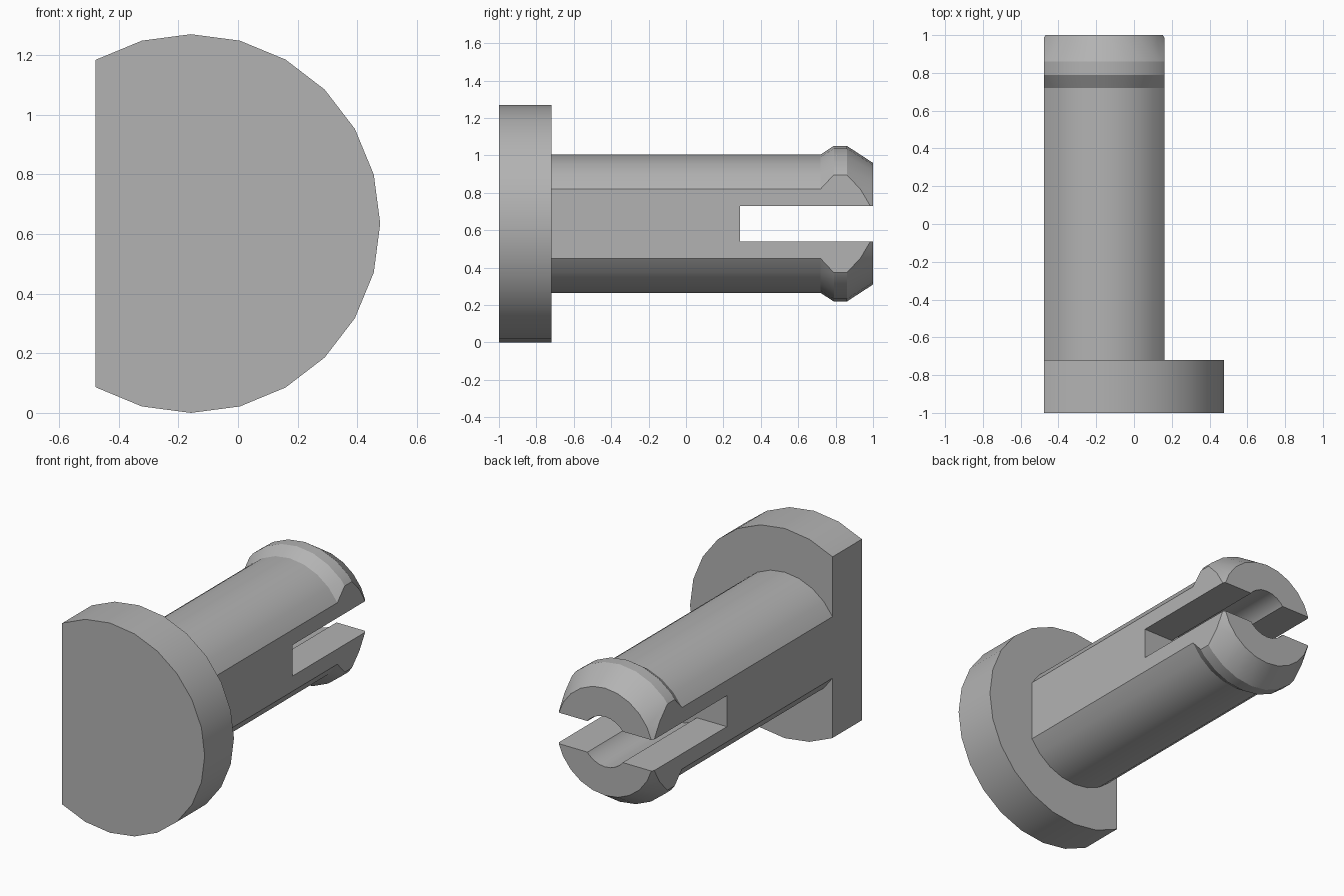
import bpy, bmesh, math
from mathutils import Matrix

cube = bpy.data.objects.get("Cube")
if cube:
    bpy.data.objects.remove(cube, do_unlink=True)

AXIS_X, AXIS_Z = -0.158, 0.635   # centre line, running along y
FLAT = 0.3195                    # distance of the side flats from the centre line
SIDES = 24

grey = bpy.data.materials.new("plain grey")
grey.use_nodes = True
colour = (0.45, 0.45, 0.45, 1)
grey.diffuse_color = colour
grey.node_tree.nodes["Principled BSDF"].inputs["Base Color"].default_value = colour


def make_object(name, bm):
    bmesh.ops.recalc_face_normals(bm, faces=bm.faces)
    mesh = bpy.data.meshes.new(name)
    bm.to_mesh(mesh)
    bm.free()
    mesh.materials.append(grey)
    obj = bpy.data.objects.new(name, mesh)
    bpy.context.collection.objects.link(obj)
    return obj


def lathe(name, profile, sides=SIDES, flats=()):
    """Closed solid turned about the centre line from (y, radius) pairs, trimmed at the given flats."""
    bm = bmesh.new()
    rings = []
    for y, r in profile:
        angles = [2 * math.pi * i / sides for i in range(sides)]
        rings.append([bm.verts.new((AXIS_X + r * math.cos(a), y, AXIS_Z + r * math.sin(a)))
                      for a in angles])
    for low, high in zip(rings, rings[1:]):
        for i in range(sides):
            j = (i + 1) % sides
            bm.faces.new((low[i], low[j], high[j], high[i]))
    bm.faces.new(rings[0])
    bm.faces.new(rings[-1])
    for side in flats:
        cut = bmesh.ops.bisect_plane(bm, geom=bm.verts[:] + bm.edges[:] + bm.faces[:],
                                     plane_co=(AXIS_X + side * FLAT, 0, 0),
                                     plane_no=(side, 0, 0), clear_outer=True)
        rim = [e for e in cut["geom_cut"] if isinstance(e, bmesh.types.BMEdge)]
        bmesh.ops.contextual_create(bm, geom=rim)
    return make_object(name, bm)


def box(name, size, centre):
    bm = bmesh.new()
    bmesh.ops.create_cube(bm, size=1, matrix=Matrix.Translation(centre) @ Matrix.Diagonal((*size, 1)))
    return make_object(name, bm)


def subtract(target, cutter):
    cutter.hide_render = True
    mod = target.modifiers.new("cut", 'BOOLEAN')
    mod.operation = 'DIFFERENCE'
    mod.solver = 'EXACT'
    mod.object = cutter
    bpy.context.view_layer.objects.active = target
    bpy.ops.object.modifier_apply(modifier=mod.name)
    bpy.data.objects.remove(cutter, do_unlink=True)


# Round head with one flat side
head = lathe("head", [(-1, 0.635), (-0.72, 0.635)], flats=(-1,))

# Shaft with two flat sides and a flared snap tip
shaft = lathe("split_shaft",
              [(-0.72, 0.37), (0.72, 0.37), (0.79, 0.416), (0.86, 0.416), (1, 0.325)],
              flats=(-1, 1))

# Slot across the shaft, and a bore between the two prongs
subtract(shaft, box("slot_cutter", (2, 0.81, 0.188), (AXIS_X, 0.695, AXIS_Z)))
subtract(shaft, lathe("bore_cutter", [(0.29, 0.152), (1.1, 0.152)]))

# Smooth round sides, sharp edges
bpy.ops.object.select_all(action='DESELECT')
for part in (head, shaft):
    part.select_set(True)
bpy.context.view_layer.objects.active = shaft
bpy.ops.object.shade_smooth_by_angle(angle=math.radians(28))
